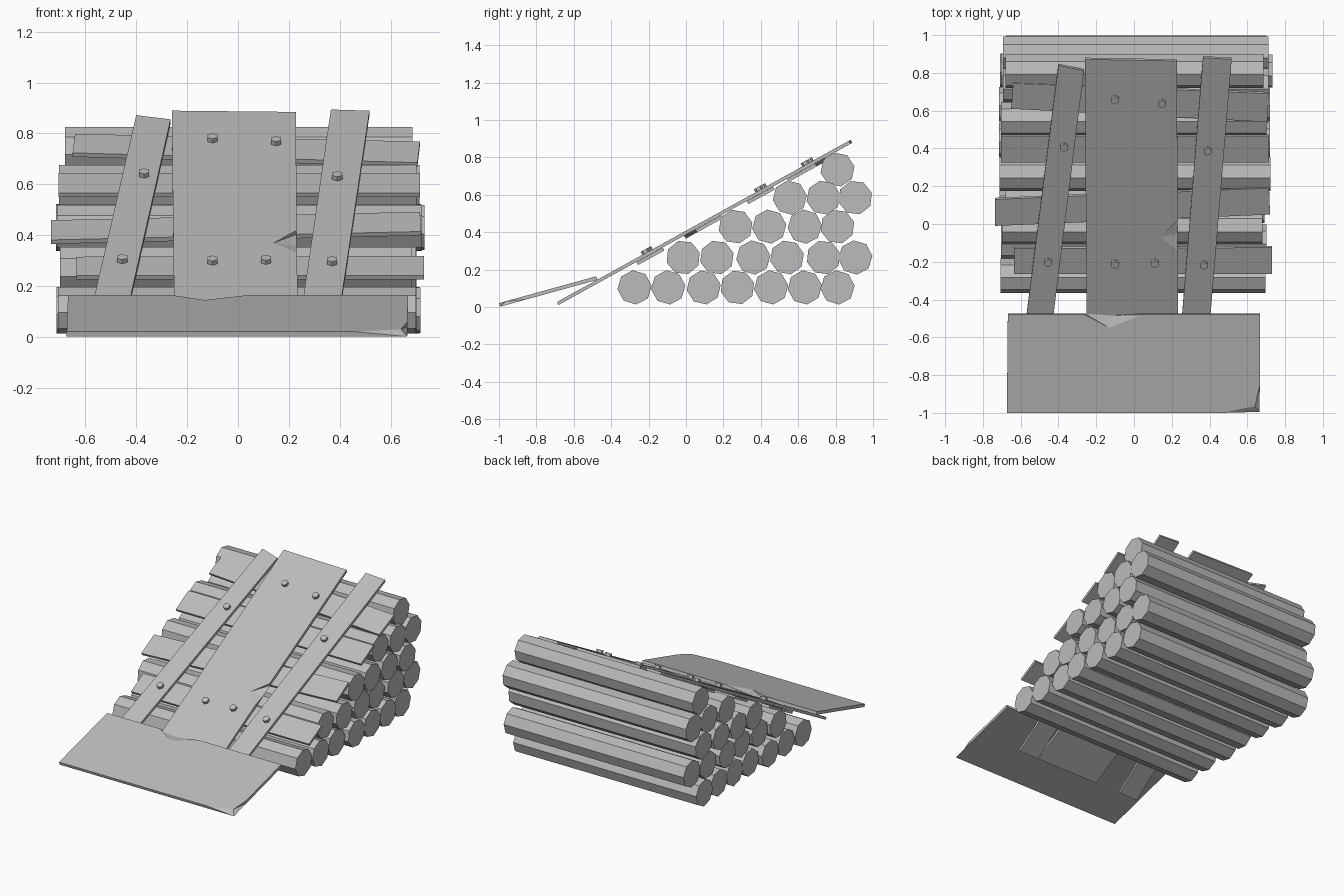
import bpy, bmesh, math, random
from mathutils import Vector, Matrix

random.seed(4)
cube = bpy.data.objects.get("Cube")
if cube:
    bpy.data.objects.remove(cube, do_unlink=True)

# One weathered grey for every part
grey = bpy.data.materials.new("weathered_grey")
grey.use_nodes = True
grey.diffuse_color = (0.5, 0.5, 0.5, 1)
grey.node_tree.nodes["Principled BSDF"].inputs["Base Color"].default_value = grey.diffuse_color


def finish(bm, name):
    bmesh.ops.recalc_face_normals(bm, faces=bm.faces[:])
    mesh = bpy.data.meshes.new(name)
    bm.to_mesh(mesh)
    bm.free()
    mesh.materials.append(grey)
    obj = bpy.data.objects.new(name, mesh)
    bpy.context.collection.objects.link(obj)
    return obj


def prism(name, radius, length, sides, matrix):
    bm = bmesh.new()
    bmesh.ops.create_cone(bm, cap_ends=True, segments=sides, radius1=radius,
                          radius2=radius, depth=length, matrix=matrix)
    return finish(bm, name)


def board(name, outline, height, slope, thick, chips={}):
    """Sloping board; chips move single top points of the outline inwards."""
    normal = Vector((0, -slope, 1)).normalized()
    place = lambda p: Vector((p[0], p[1], height + slope * p[1]))
    bm = bmesh.new()
    top = [bm.verts.new(place(chips.get(i, p))) for i, p in enumerate(outline)]
    low = [bm.verts.new(place(p) - normal * thick) for p in outline]
    bm.faces.new(top)
    bm.faces.new(low[::-1])
    for i in range(len(top)):
        j = (i + 1) % len(top)
        if i in chips or j in chips:
            bm.faces.new((top[i], low[i], low[j]))
            bm.faces.new((top[i], low[j], top[j]))
        else:
            bm.faces.new((top[i], low[i], low[j], top[j]))
    return finish(bm, name)


# Stack of logs: height, left end, right end, positions along y
rows = [
    (0.105, -0.70, 0.705, (-0.275, -0.095, 0.095, 0.275, 0.455, 0.635, 0.81)),
    (0.265, -0.69, 0.69, (-0.015, 0.165, 0.36, 0.54, 0.735, 0.905)),
    (0.43, -0.715, 0.72, (0.265, 0.445, 0.635, 0.81)),
    (0.585, -0.705, 0.70, (0.555, 0.735, 0.905)),
    (0.735, -0.68, 0.685, (0.81,)),
]
for z, x0, x1, ys in rows:
    for y in ys:
        shift = random.uniform(-0.015, 0.015) if len(ys) > 1 else 0
        turn = math.radians(random.uniform(4, 18))
        prism("log", 0.092, x1 - x0, 8,
              Matrix.Translation(((x0 + x1) / 2 + shift, y, z))
              @ Matrix.Rotation(math.pi / 2, 4, 'Y') @ Matrix.Rotation(turn, 4, 'Z'))

# Slope shared by planks, crossbars and bolts
SLOPE, TOP, THICK = 0.552, 0.408, 0.018

# Crossbars under the long planks
crossbars = [
    [(-0.635, -0.265), (0.73, -0.265), (0.73, -0.125), (-0.635, -0.13)],
    [(-0.735, -0.01), (0.72, 0.05), (0.715, 0.19), (-0.735, 0.13)],
    [(-0.705, 0.325), (0.715, 0.325), (0.715, 0.465), (-0.705, 0.465)],
    [(-0.65, 0.61), (0.705, 0.54), (0.715, 0.69), (-0.64, 0.745)],
]
for outline in crossbars:
    board("crossbar", outline, TOP - 0.021, SLOPE, THICK)

# Long planks running up the slope
board("centre_plank",
      [(-0.25, -0.69), (0.235, -0.69), (0.232, -0.14), (0.23, -0.06), (0.23, 0.02),
       (0.228, 0.863), (-0.26, 0.872)],
      TOP, SLOPE, THICK, {3: (0.14, -0.07)})
board("right_plank", [(-0.595, -0.69), (-0.452, -0.69), (-0.265, 0.81), (-0.40, 0.84)],
      TOP, SLOPE, THICK)
board("left_plank", [(0.238, -0.69), (0.388, -0.69), (0.517, 0.872), (0.365, 0.88)],
      TOP, SLOPE, THICK)

# Hexagonal bolts
tilt = Matrix.Rotation(math.atan(SLOPE), 4, 'X')
for x, y in [(-0.37, 0.41), (-0.455, -0.2), (-0.1, 0.66), (0.15, 0.64),
             (-0.1, -0.21), (0.11, -0.205), (0.39, 0.39), (0.37, -0.215)]:
    prism("bolt", 0.023, 0.03, 6,
          Matrix.Translation((x, y, TOP + SLOPE * y + 0.004)) @ tilt)

# Wide entry board at the foot, with a chipped corner and rear edge
board("entry_board",
      [(-0.673, -1), (0.46, -1), (0.665, -1), (0.666, -0.86), (0.668, -0.48),
       (0.04, -0.48), (-0.12, -0.49), (-0.26, -0.48), (-0.668, -0.48)],
      0.297, 0.276, 0.02, {2: (0.64, -0.965), 6: (-0.13, -0.55)})
